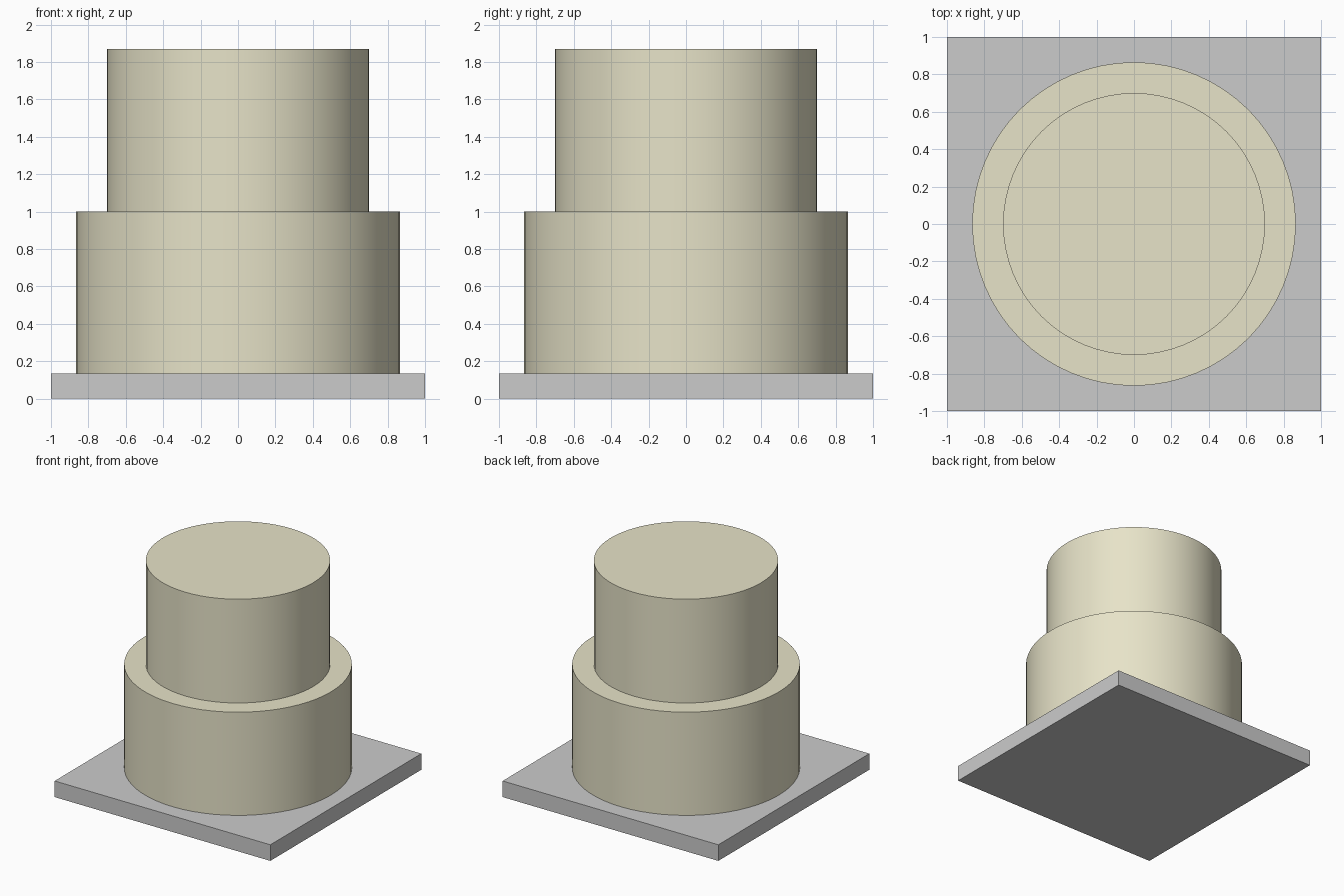
import bpy

if "Cube" in bpy.data.objects:
    bpy.data.objects.remove(bpy.data.objects["Cube"])

cream = bpy.data.materials.new("cream")
cream.diffuse_color = (0.80, 0.77, 0.58, 1)
cream.use_nodes = True
cream.node_tree.nodes["Principled BSDF"].inputs["Base Color"].default_value = cream.diffuse_color


def tier(name, radius, bottom, top):
    bpy.ops.mesh.primitive_cylinder_add(
        vertices=64, radius=radius, depth=top - bottom,
        location=(0, 0, (bottom + top) / 2))
    obj = bpy.context.object
    obj.name = name
    obj.data.materials.append(cream)
    bpy.ops.object.shade_smooth_by_angle()


# Square base board
BOARD = 0.135
bpy.ops.mesh.primitive_cube_add(size=1, location=(0, 0, BOARD / 2))
board = bpy.context.object
board.name = "base_board"
board.scale = (2, 2, BOARD)
bpy.ops.object.transform_apply(location=False, rotation=False, scale=True)

# Two stacked round tiers
tier("lower_tier", 0.865, BOARD, 1.0)
tier("upper_tier", 0.70, 1.0, 1.87)
